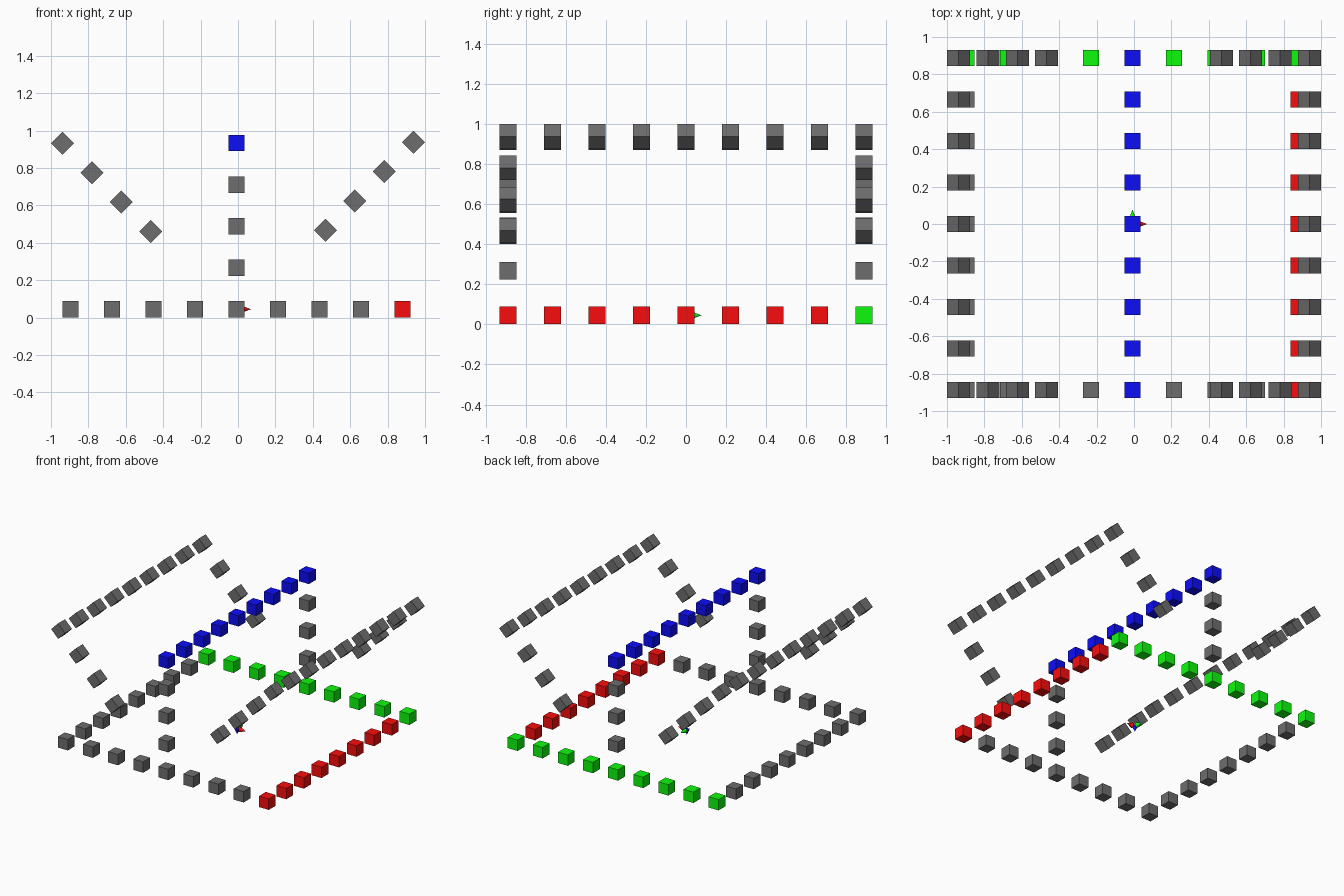
import bpy, bmesh, math
from mathutils import Matrix, Vector

if "Cube" in bpy.data.objects:
    bpy.data.objects.remove(bpy.data.objects["Cube"])

STEP, SIZE = 0.222, 0.087          # cube spacing and edge length
CX, Z0, Y1 = -0.008, 0.045, 0.888  # lattice centre, base height, depth


def material(name, color):
    m = bpy.data.materials.new(name)
    m.diffuse_color = (*color, 1)
    m.use_nodes = True
    m.node_tree.nodes["Principled BSDF"].inputs["Base Color"].default_value = m.diffuse_color
    return m


RED = material("red", (0.95, 0.004, 0.004))
GREEN = material("green", (0.004, 0.95, 0.004))
BLUE = material("blue", (0.004, 0.004, 0.95))
GREY = material("dark_grey", (0.155, 0.155, 0.155))


def finish(name, bm, mat):
    me = bpy.data.meshes.new(name)
    bm.to_mesh(me)
    bm.free()
    me.materials.append(mat)
    ob = bpy.data.objects.new(name, me)
    bpy.context.collection.objects.link(ob)


def cubes(name, points, mat=GREY, tilt=0):
    bm = bmesh.new()
    for p in points:
        bmesh.ops.create_cube(bm, size=SIZE, matrix=Matrix.Translation(p) @ Matrix.Rotation(tilt, 4, 'Y'))
    finish(name, bm, mat)


def cone(name, direction, start, end, mat):
    d = Vector(direction)
    rot = d.to_track_quat('Z', 'Y').to_matrix().to_4x4()
    pos = Vector((CX, 0, Z0)) + d * (start + end) / 2
    bm = bmesh.new()
    bmesh.ops.create_cone(bm, cap_ends=True, segments=12, radius1=0.02, radius2=0,
                          depth=end - start, matrix=Matrix.Translation(pos) @ rot)
    finish(name, bm, mat)


row = [i * STEP for i in range(-4, 5)]

# Ground square of cubes
cubes("ground_right_row", [(CX + Y1, y, Z0) for y in row[:-1]], RED)
cubes("ground_back_row", [(CX + x, Y1, Z0) for x in row], GREEN)
cubes("ground_left_row", [(CX - Y1, y, Z0) for y in row[:-1]])
cubes("ground_front_row", [(CX + x, -Y1, Z0) for x in row[1:-1]])

# Upright centre frame
cubes("centre_top_row", [(CX, y, Z0 + 4 * STEP) for y in row], BLUE)
cubes("centre_posts", [(CX, y, Z0 + i * STEP) for y in (-Y1, Y1) for i in (1, 2, 3)])

# Frames leaning outward at 45 degrees
D = STEP * math.sqrt(0.5)
for side, s, z in (("left", -1, 0.932), ("right", 1, 0.938)):
    cubes(side + "_leaning_top_row", [(s * 0.938, y, z) for y in row], tilt=math.pi / 4)
    cubes(side + "_leaning_posts", [(s * (0.938 - i * D), y, z - i * D)
                                    for y in (-Y1, Y1) for i in (1, 2, 3)], tilt=math.pi / 4)

# Small direction cones at the centre
cone("right_pointer", (1, 0, 0), 0.025, 0.077, RED)
cone("back_pointer", (0, 1, 0), 0.025, 0.077, GREEN)
cone("down_pointer", (0, 0, -1), 0.0, Z0, BLUE)
